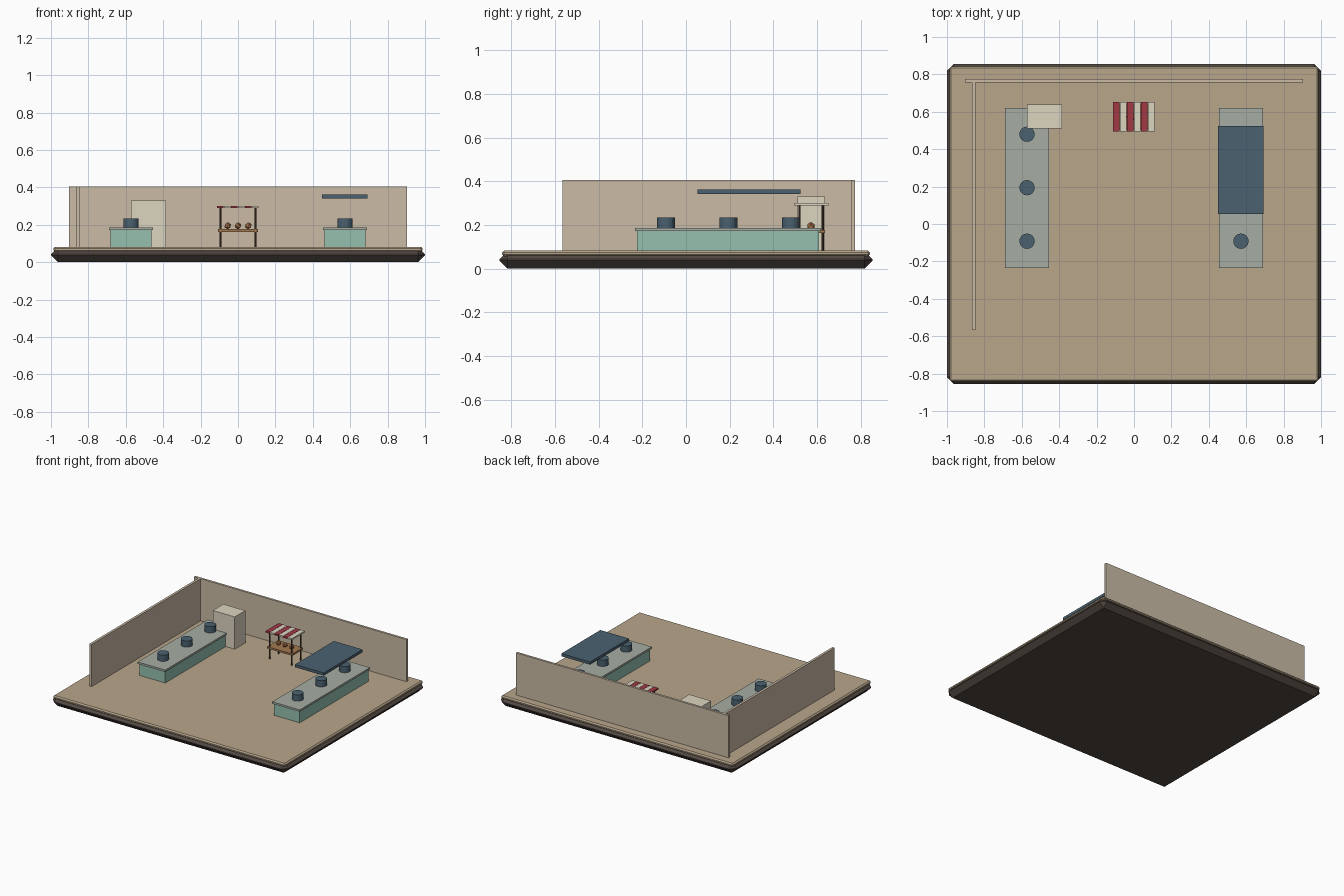
import bpy

if "Cube" in bpy.data.objects:
    bpy.data.objects.remove(bpy.data.objects["Cube"])

mats = {}


def paint(obj, name, rgb):
    if name not in mats:
        mats[name] = bpy.data.materials.new(name)
        mats[name].diffuse_color = (*rgb, 1)
    obj.data.materials.append(mats[name])


COLORS = {
    "rock": (0.085, 0.065, 0.055), "sand": (0.48, 0.38, 0.26),
    "plaster": (0.60, 0.50, 0.38), "teal": (0.30, 0.53, 0.43),
    "counter_grey": (0.38, 0.42, 0.37), "slate": (0.07, 0.12, 0.16),
    "cream": (0.72, 0.66, 0.53), "red": (0.36, 0.04, 0.06),
    "wood": (0.36, 0.19, 0.08), "dark_wood": (0.08, 0.05, 0.03),
    "bread": (0.50, 0.20, 0.08),
}


def box(name, x, y, z, color, bevel=0):
    """Box from (min, max) ranges on each axis."""
    bpy.ops.mesh.primitive_cube_add(
        size=1, location=[(r[0] + r[1]) / 2 for r in (x, y, z)])
    o = bpy.context.object
    o.name = name
    o.scale = [r[1] - r[0] for r in (x, y, z)]
    bpy.ops.object.transform_apply(location=False, rotation=False, scale=True)
    paint(o, color, COLORS[color])
    if bevel:
        m = o.modifiers.new("edge_chamfer", "BEVEL")
        m.width = bevel
        m.segments = 1
    return o


def cylinder(name, x, y, z0, z1, r, sides, color):
    bpy.ops.mesh.primitive_cylinder_add(
        vertices=sides, radius=r, depth=z1 - z0, location=(x, y, (z0 + z1) / 2))
    o = bpy.context.object
    o.name = name
    paint(o, color, COLORS[color])
    return o


FLOOR = 0.08

# Chamfered plinth and floor slab
box("plinth", (-1, 1), (-0.855, 0.855), (0, 0.08), "rock", 0.037)
box("floor_slab", (-0.987, 0.987), (-0.842, 0.842), (0.055, FLOOR + 0.002), "sand", 0.009)

# Walls
box("back_wall", (-0.903, 0.903), (0.757, 0.774), (FLOOR, 0.406), "plaster")
box("left_wall", (-0.867, -0.848), (-0.567, 0.757), (FLOOR, 0.406), "plaster")

# Two counters with three pots each
for side, cx in (("left", -0.572), ("right", 0.572)):
    box(side + "_counter_body", (cx - 0.11, cx + 0.11), (-0.224, 0.609), (FLOOR, 0.173), "teal")
    box(side + "_counter_top", (cx - 0.117, cx + 0.117), (-0.234, 0.619), (0.172, 0.187), "counter_grey")
    for i, py in enumerate((-0.092, 0.194, 0.48)):
        cylinder(f"{side}_pot_{i}", cx, py, 0.185, 0.235, 0.041, 16, "slate")

# Hood over the right counter and tall cabinet at the left
box("hood_panel", (0.448, 0.692), (0.053, 0.525), (0.341, 0.362), "slate")
box("tall_cabinet", (-0.571, -0.385), (0.51, 0.638), (FLOOR, 0.33), "cream")

# Market stall: table, posts, striped canopy, loaves
box("stall_table", (-0.107, 0.107), (0.508, 0.638), (0.163, 0.177), "wood")
for px in (-0.094, 0.094):
    for py in (0.52, 0.627):
        cylinder("stall_post", px, py, FLOOR, 0.29, 0.005, 8, "dark_wood")
for i in range(6):
    x0 = -0.112 + i * 0.0374
    box(f"canopy_stripe_{i}", (x0, x0 + 0.0355), (0.495, 0.653), (0.289, 0.301),
        "cream" if i % 2 else "red")
for i in range(3):
    bpy.ops.mesh.primitive_ico_sphere_add(
        subdivisions=1, radius=0.019, location=((i - 1) * 0.055, 0.572, 0.195))
    loaf = bpy.context.object
    loaf.name = f"loaf_{i}"
    paint(loaf, "bread", COLORS["bread"])

for m in bpy.data.materials:
    if m.users and not m.is_grease_pencil:
        m.use_nodes = True
        m.node_tree.nodes["Principled BSDF"].inputs["Base Color"].default_value = m.diffuse_color
